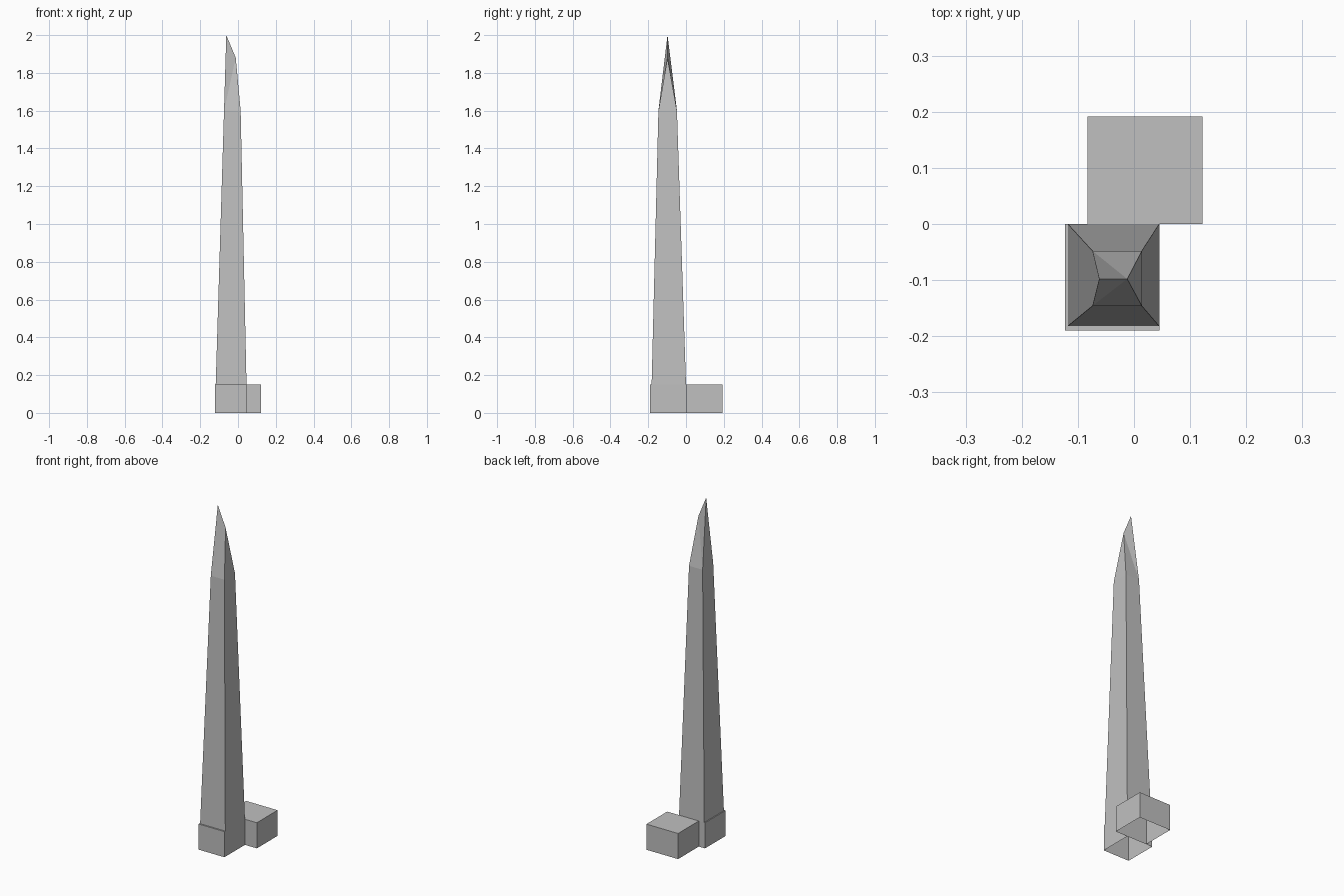
import bpy
import bmesh

cube = bpy.data.objects.get("Cube")
if cube:
    bpy.data.objects.remove(cube, do_unlink=True)

# Single stone colour
GREY = (0.53, 0.53, 0.53, 1.0)
stone = bpy.data.materials.new("light grey")
stone.use_nodes = True
stone.diffuse_color = GREY
stone.node_tree.nodes["Principled BSDF"].inputs["Base Color"].default_value = GREY


def ring(bm, x0, x1, y0, y1, z):
    """Rectangle of vertices, counter-clockwise from above."""
    return [bm.verts.new((x, y, z)) for x, y in ((x0, y0), (x1, y0), (x1, y1), (x0, y1))]


def bridge(bm, low, high):
    for i in range(4):
        j = (i + 1) % 4
        bm.faces.new((low[i], low[j], high[j], high[i]))


def finish(bm, name):
    mesh = bpy.data.meshes.new(name)
    bm.to_mesh(mesh)
    bm.free()
    mesh.materials.append(stone)
    obj = bpy.data.objects.new(name, mesh)
    bpy.context.collection.objects.link(obj)
    return obj


def open_box(name, x0, x1, y0, y1, height):
    """Hollow block with walls and a roof but no floor."""
    bm = bmesh.new()
    low = ring(bm, x0, x1, y0, y1, 0)
    high = ring(bm, x0, x1, y0, y1, height)
    bridge(bm, low, high)
    bm.faces.new(high)
    return finish(bm, name)


BASE_H = 0.15

# Ground-level blocks
open_box("tower_base", -0.123, 0.045, -0.19, 0.0, BASE_H)
open_box("rear_podium", -0.083, 0.122, 0.0, 0.192, BASE_H)

# Tapering shaft, with a crown narrowing to a sloping ridge
bm = bmesh.new()
foot = ring(bm, -0.118, 0.045, -0.182, 0.0, BASE_H)
shoulder = ring(bm, -0.074, 0.014, -0.146, -0.048, 1.6)
bridge(bm, foot, shoulder)
peak = bm.verts.new((-0.062, -0.098, 2.0))
ridge_end = bm.verts.new((-0.012, -0.098, 1.88))
fl, fr, br, bl = shoulder
for corners in ((fl, fr, ridge_end), (fl, ridge_end, peak),
                (fr, br, ridge_end),
                (br, bl, ridge_end), (bl, peak, ridge_end),
                (bl, fl, peak)):
    bm.faces.new(corners)
finish(bm, "tower_shaft")
